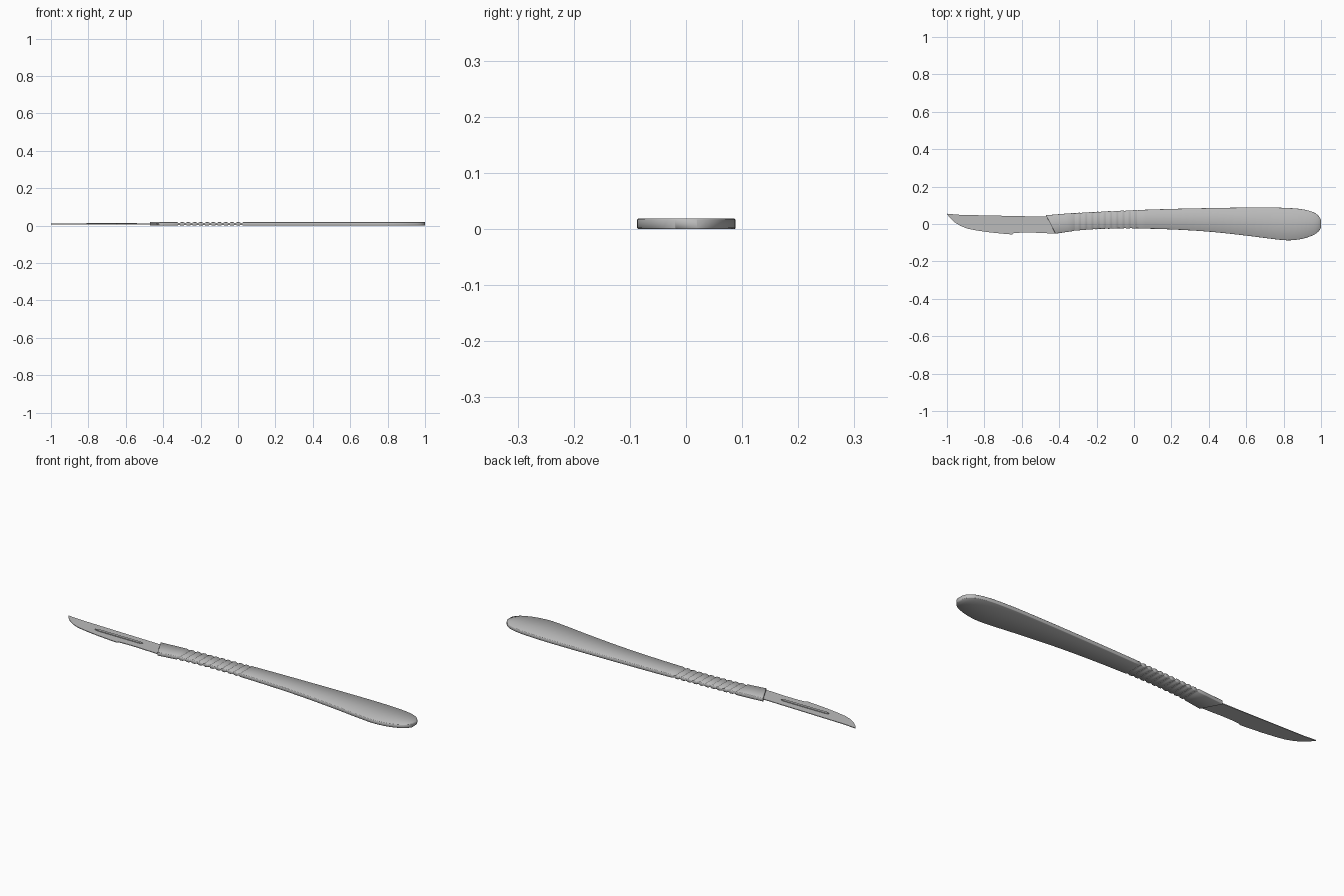
import bpy, bmesh

if "Cube" in bpy.data.objects:
    bpy.data.objects.remove(bpy.data.objects["Cube"])

ZC = 0.0093   # mid plane of the handle
HT = 0.0093   # half thickness of the handle

steel = bpy.data.materials.new("dark_steel")
steel.diffuse_color = (0.5, 0.5, 0.5, 1)
steel.use_nodes = True
steel.node_tree.nodes["Principled BSDF"].inputs["Base Color"].default_value = steel.diffuse_color


def linear(pts, x):
    for (x0, y0), (x1, y1) in zip(pts, pts[1:]):
        if x <= x1:
            return y0 + (y1 - y0) * (x - x0) / (x1 - x0)
    return pts[-1][1]


def curve(pts, x):
    """Smooth y(x) through the given points."""
    n = len(pts)
    slope = lambda i: ((pts[min(i + 1, n - 1)][1] - pts[max(i - 1, 0)][1])
                       / (pts[min(i + 1, n - 1)][0] - pts[max(i - 1, 0)][0]))
    for i in range(n - 1):
        (x0, y0), (x1, y1) = pts[i], pts[i + 1]
        if x <= x1 or i == n - 2:
            h = x1 - x0
            t = (x - x0) / h
            return (y0 * (1 + 2 * t) * (1 - t) ** 2 + slope(i) * h * t * (1 - t) ** 2
                    + y1 * t * t * (3 - 2 * t) + slope(i + 1) * h * t * t * (t - 1))


def loft(name, sections, c, angle):
    """Closed strip through chamfered sections (xu, yu, xl, yl, zlow, zhigh); c = chamfer."""
    bm = bmesh.new()
    rings = []
    for xu, yu, xl, yl, a, b in sections:
        if c:
            sec = [(xl, yl, a + c), (xl, yl + c, a), (xu, yu - c, a), (xu, yu, a + c),
                   (xu, yu, b - c), (xu, yu - c, b), (xl, yl + c, b), (xl, yl, b - c)]
        else:
            sec = [(xl, yl, a), (xu, yu, a), (xu, yu, b), (xl, yl, b)]
        rings.append([bm.verts.new(p) for p in sec])
    for r0, r1 in zip(rings, rings[1:]):
        for k in range(len(r0)):
            bm.faces.new((r0[k], r0[k - 1], r1[k - 1], r1[k]))
    bm.faces.new(rings[0])
    bm.faces.new(rings[-1])
    bmesh.ops.recalc_face_normals(bm, faces=bm.faces)
    me = bpy.data.meshes.new(name)
    bm.to_mesh(me)
    bm.free()
    me.materials.append(steel)
    ob = bpy.data.objects.new(name, me)
    bpy.context.collection.objects.link(ob)
    bpy.ops.object.select_all(action='DESELECT')
    bpy.context.view_layer.objects.active = ob
    ob.select_set(True)
    bpy.ops.object.shade_smooth_by_angle(angle=angle)


# Handle: outline curves for the two long edges
upper = [(-0.47, 0.047), (-0.3, 0.060), (0, 0.074), (0.3, 0.083), (0.7, 0.0885),
         (0.85, 0.084), (0.92, 0.075), (0.965, 0.060), (0.99, 0.040), (1.0, 0.020)]
lower = [(-0.42, -0.052), (-0.3, -0.035), (-0.15, -0.026), (0, -0.024), (0.2, -0.029),
         (0.4, -0.041), (0.6, -0.062), (0.75, -0.081), (0.83, -0.0875), (0.9, -0.079),
         (0.955, -0.061), (0.985, -0.042), (1.0, -0.020)]

# Stations along the handle: x on upper edge, x on lower edge, groove depth
stations = [(-0.47, -0.42, 0), (-0.43, -0.39, 0), (-0.37, -0.355, 0)]
for i in range(11):
    c = -0.315 + i * 0.0333
    stations += [(c + dx, c + dx, d) for dx, d in
                 ((-0.010, 0), (-0.004, 0.0035), (0.004, 0.0035), (0.010, 0))]
stations += [(x, x, 0) for x in [0.06 + 0.04 * k for k in range(20)]
             + [0.85, 0.88, 0.90, 0.92, 0.94, 0.955, 0.965, 0.975, 0.985, 0.993, 1.0]]
loft("handle", [(xu, curve(upper, xu) - d * 0.4, xl, curve(lower, xl) + d * 0.4,
                 ZC - HT + d, ZC + HT - d) for xu, xl, d in stations], 0.002, 1.3)

# Blade: straight back, curved belly, small step near the heel
belly = [(-1.0, 0.053), (-0.985, 0.034), (-0.96, 0.010), (-0.93, -0.009), (-0.89, -0.025),
         (-0.84, -0.035), (-0.77, -0.045), (-0.70, -0.052), (-0.652, -0.056),
         (-0.645, -0.049), (-0.60, -0.046), (-0.54, -0.046), (-0.48, -0.049), (-0.41, -0.051)]
back = [(-1.0, 0.055), (-0.93, 0.049), (-0.75, 0.045), (-0.47, 0.039), (-0.41, 0.038)]
loft("blade", [(x, linear(back, x), x, y, 0.0072, 0.0105) for x, y in belly], 0, 0.6)

# Raised mounting tab seen in the blade slot
loft("mounting_tab", [(x, -0.001 + w, x, -0.001 - w, 0.009, 0.0142)
                      for x, w in ((-0.81, 0.002), (-0.795, 0.007), (-0.68, 0.007),
                                   (-0.555, 0.007), (-0.54, 0.002))], 0, 0.6)
